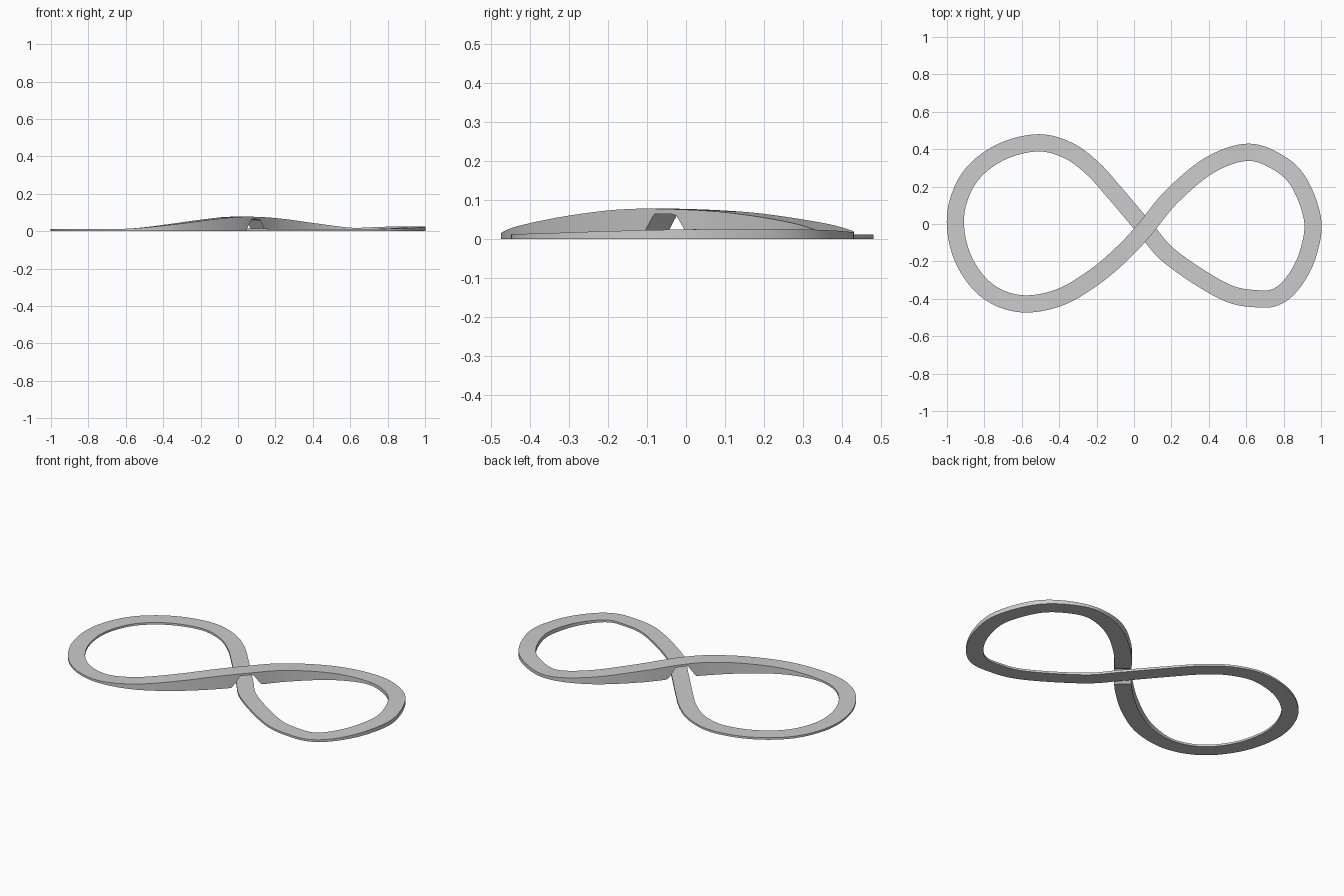
import bpy, bmesh
from mathutils import Vector

if "Cube" in bpy.data.objects:
    bpy.data.objects.remove(bpy.data.objects["Cube"])

HALF_W = 0.046
CROSS = Vector((0.06, -0.025))
N_SUB = 16

# Track centre line (x, y, road height): bridge strand first, then right loop,
# low strand and left loop
PATH = [Vector(p) for p in [
    (-0.56, -0.427, 0.015), (-0.38, -0.385, 0.034), (-0.2, -0.275, 0.058),
    (-0.05, -0.145, 0.075), (0.06, -0.025, 0.077), (0.2, 0.145, 0.067),
    (0.4, 0.312, 0.041), (0.6, 0.383, 0.019), (0.76, 0.335, 0.022),
    (0.88, 0.225, 0.026), (0.955, 0.02, 0.025), (0.93, -0.16, 0.021),
    (0.86, -0.30, 0.016), (0.77, -0.385, 0.013), (0.66, -0.40, 0.012),
    (0.48, -0.36, 0.012), (0.2, -0.18, 0.013), (0.06, -0.025, 0.014),
    (-0.1, 0.163, 0.013), (-0.22, 0.296, 0.012), (-0.35, 0.392, 0.012),
    (-0.51, 0.434, 0.012), (-0.7, 0.39, 0.012), (-0.85, 0.285, 0.012),
    (-0.93, 0.15, 0.012), (-0.955, 0.0, 0.012), (-0.92, -0.17, 0.012),
    (-0.83, -0.315, 0.012), (-0.71, -0.40, 0.012)]]


def catmull(a, b, c, d, t):
    return 0.5 * (2 * b + (c - a) * t + (2 * a - 5 * b + 4 * c - d) * t * t
                  + (3 * b - a - 3 * c + d) * t ** 3)


n = len(PATH)
centre = [catmull(*[PATH[(i + k) % n] for k in (-1, 0, 1, 2)], s / N_SUB)
          for i in range(n) for s in range(N_SUB)]
m = len(centre)


def underside(i, p):
    """Ground level, except for the tapered underpass below the bridge."""
    d = (p.xy - CROSS).length
    if i > 8 * N_SUB or d > 0.08:
        return 0.0
    return min(1.0, (0.08 - d) / 0.045) * (p.z - 0.013)


# Sweep a rectangular section along the closed centre line
bm = bmesh.new()
rings = []
for i, p in enumerate(centre):
    t = (centre[(i + 1) % m] - centre[i - 1]).xy.normalized()
    side = Vector((-t.y, t.x)) * HALF_W
    low = underside(i, p)
    l, r = p.xy + side, p.xy - side
    rings.append([bm.verts.new((q.x, q.y, z)) for q, z in
                  ((l, low), (l, p.z), (r, p.z), (r, low))])
for i in range(m):
    a, b = rings[i], rings[(i + 1) % m]
    for k in range(4):
        j = (k + 1) % 4
        bm.faces.new((a[k], a[j], b[j], b[k]))
bmesh.ops.recalc_face_normals(bm, faces=bm.faces)

mesh = bpy.data.meshes.new("figure_eight_track")
bm.to_mesh(mesh)
bm.free()
track = bpy.data.objects.new("figure_eight_track", mesh)
bpy.context.collection.objects.link(track)
bpy.context.view_layer.objects.active = track
track.select_set(True)
bpy.ops.object.shade_smooth_by_angle()
